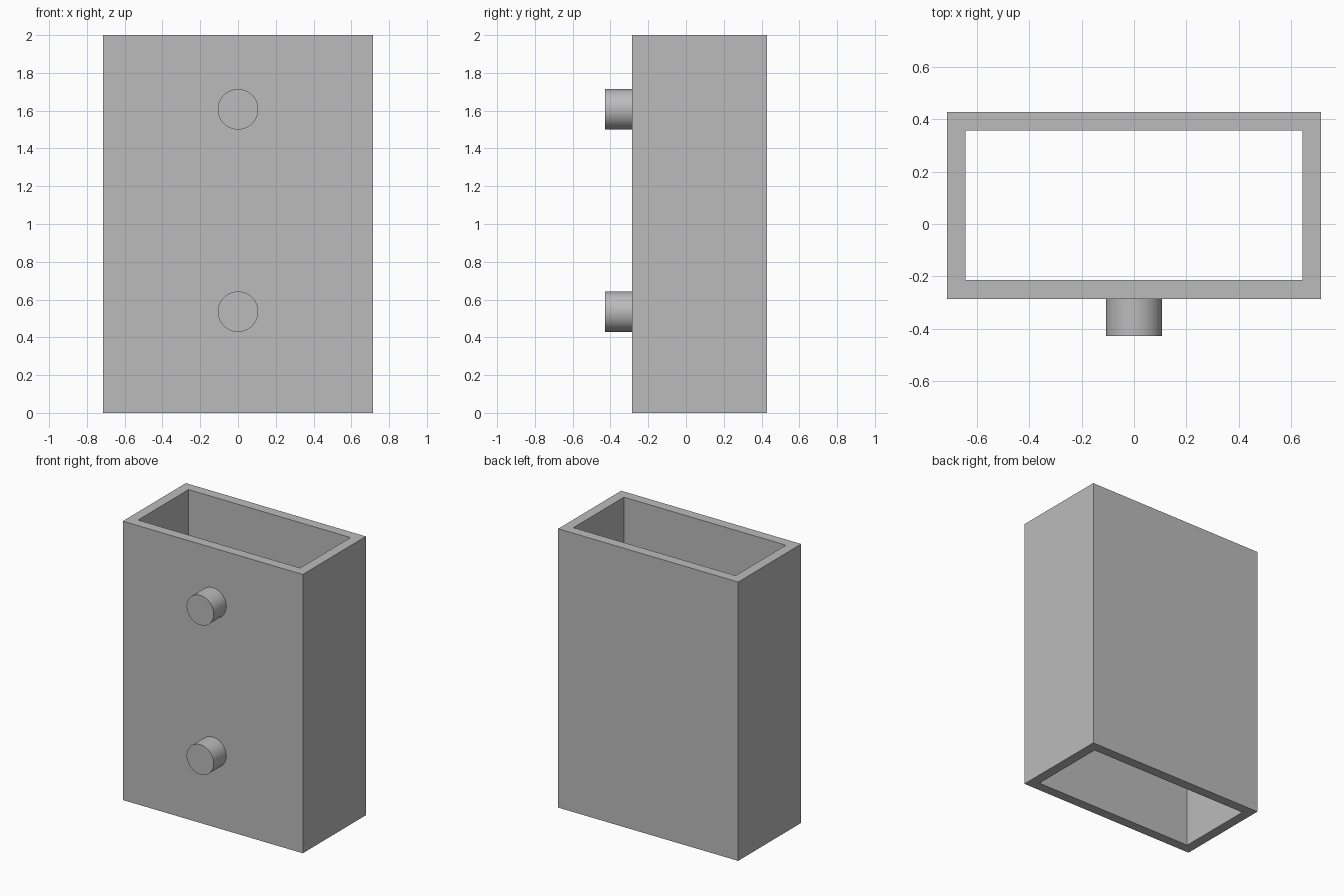
import bpy
import bmesh
import math
from mathutils import Matrix, Vector

if "Cube" in bpy.data.objects:
    bpy.data.objects.remove(bpy.data.objects["Cube"], do_unlink=True)

UNIT = 1 / 14            # wall thickness
HALF_WIDTH = 10 * UNIT
FRONT, BACK = -4 * UNIT, 6 * UNIT
HEIGHT = 2.0

grey = bpy.data.materials.new("plain_grey")
grey.use_nodes = True
grey.diffuse_color = (0.5, 0.5, 0.5, 1)
grey.node_tree.nodes["Principled BSDF"].inputs["Base Color"].default_value = grey.diffuse_color


def add_object(name, bm):
    bmesh.ops.recalc_face_normals(bm, faces=bm.faces)
    mesh = bpy.data.meshes.new(name)
    bm.to_mesh(mesh)
    bm.free()
    mesh.materials.append(grey)
    obj = bpy.data.objects.new(name, mesh)
    bpy.context.collection.objects.link(obj)
    return obj


def rectangle(bm, inset):
    x, y0, y1 = HALF_WIDTH - inset, FRONT + inset, BACK - inset
    return [bm.verts.new(p) for p in ((-x, y0, 0), (x, y0, 0), (x, y1, 0), (-x, y1, 0))]


# Open rectangular sleeve: a mitred ring extruded upwards
bm = bmesh.new()
outer, inner = rectangle(bm, 0), rectangle(bm, UNIT)
ring = []
for i in range(4):
    j = (i + 1) % 4
    ring.append(bm.faces.new((outer[i], outer[j], inner[j], inner[i])))
extruded = bmesh.ops.extrude_face_region(bm, geom=ring, use_keep_orig=True)["geom"]
top_verts = [g for g in extruded if isinstance(g, bmesh.types.BMVert)]
bmesh.ops.translate(bm, verts=top_verts, vec=Vector((0, 0, HEIGHT)))
add_object("sleeve", bm)

# Round pegs on the front, seated slightly into the wall
PEG_RADIUS = 1.5 * UNIT
PEG_TIP = FRONT - 2 * UNIT
PEG_ROOT = FRONT + UNIT / 2
for name, z in (("lower_peg", 7.5 * UNIT), ("upper_peg", 22.5 * UNIT)):
    bm = bmesh.new()
    place = Matrix.Translation((0, (PEG_TIP + PEG_ROOT) / 2, z)) @ Matrix.Rotation(math.pi / 2, 4, "X")
    bmesh.ops.create_cone(bm, cap_ends=True, segments=64, radius1=PEG_RADIUS,
                          radius2=PEG_RADIUS, depth=PEG_ROOT - PEG_TIP, matrix=place)
    peg = add_object(name, bm)
    bpy.ops.object.select_all(action="DESELECT")
    peg.select_set(True)
    bpy.context.view_layer.objects.active = peg
    bpy.ops.object.shade_smooth_by_angle(angle=math.radians(30))
